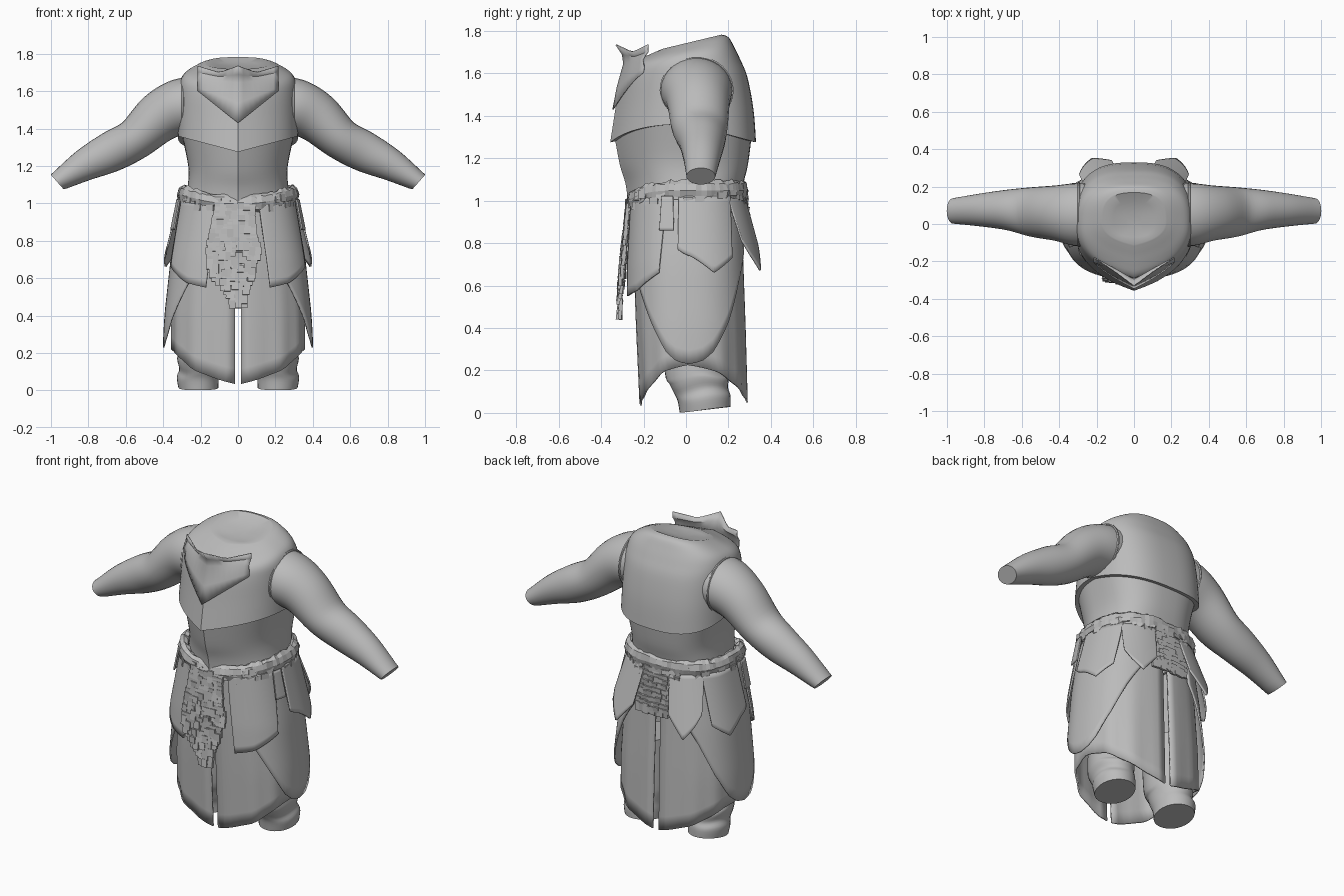
import bpy, bmesh, math, random
from mathutils import Vector, Matrix

random.seed(4)
if "Cube" in bpy.data.objects:
    bpy.data.objects.remove(bpy.data.objects["Cube"])

grey = bpy.data.materials.new("plain grey")
grey.use_nodes = True
grey.diffuse_color = (0.5, 0.5, 0.5, 1)
grey.node_tree.nodes["Principled BSDF"].inputs["Base Color"].default_value = (0.5, 0.5, 0.5, 1)
smooth_parts = []


def finish(name, bm, mirror=False, thick=0, smooth=True):
    bmesh.ops.recalc_face_normals(bm, faces=bm.faces)
    mesh = bpy.data.meshes.new(name)
    bm.to_mesh(mesh)
    bm.free()
    mesh.materials.append(grey)
    ob = bpy.data.objects.new(name, mesh)
    bpy.context.collection.objects.link(ob)
    if mirror:
        ob.modifiers.new("Mirror", "MIRROR")
    if thick:
        mod = ob.modifiers.new("Solidify", "SOLIDIFY")
        mod.thickness, mod.offset = thick, 0
    if smooth:
        smooth_parts.append(ob)


def loft(rows, closed=True, caps=(False, False)):
    """Skin a list of point rows into a surface."""
    bm = bmesh.new()
    grid = [[bm.verts.new(p) for p in row] for row in rows]
    n = len(grid[0])
    for a, b in zip(grid, grid[1:]):
        for i in range(n if closed else n - 1):
            j = (i + 1) % n
            bm.faces.new((a[i], a[j], b[j], b[i]))
    for cap, row in zip(caps, (grid[0], grid[-1])):
        if cap:
            bm.faces.new(row)
    return bm


def linear(keys, t):
    """Interpolate rows of keys on their first value."""
    for a, b in zip(keys, keys[1:]):
        if t <= b[0]:
            f = max(0, (t - a[0]) / (b[0] - a[0]))
            return [p + (q - p) * f for p, q in zip(a[1:], b[1:])]
    return list(keys[-1][1:])


def spline(keys, steps):
    """Catmull-Rom rows through the keys."""
    k = [keys[0]] + list(keys) + [keys[-1]]
    out = []
    for i in range(len(keys) - 1):
        for s in range(steps):
            t = s / steps
            out.append([0.5 * (2 * b + (c - a) * t + (2 * a - 5 * b + 4 * c - d) * t * t
                               + (3 * b - a - 3 * c + d) * t ** 3)
                        for a, b, c, d in zip(*k[i:i + 4])])
    return out + [list(keys[-1])]


def power(x, p):
    return math.copysign(abs(x) ** p, x)


def section(z, w, front, back, tilt, drop, ridge=0.3, n=64):
    """Body outline with a keel down the middle of the front."""
    pts = []
    for i in range(n):
        a = math.tau * i / n
        u, v = power(math.sin(a), 0.75), -power(math.cos(a), 0.75)
        dip = abs(v)
        if v < 0:
            dip = 1 - abs(u)
            v = v * (1 - ridge) - ridge * dip
        y = 0.02 + v * ((back - 0.02) if v > 0 else (0.02 - front))
        pts.append((u * w, y, z + tilt * y - drop * dip))
    return pts


# Torso: fitted waist below an overhanging cuirass
waist = [(1.03, 0.282, -0.272, 0.25, 0, 0.05), (1.1, 0.268, -0.285, 0.27, 0, 0.02),
         (1.2, 0.266, -0.312, 0.292, 0, 0.03), (1.37, 0.3, -0.338, 0.31, 0, 0.06)]
finish("waist", loft([section(*r) for r in spline(waist, 4)], caps=(True, False)))
cuirass = [(1.36, 0.29, -0.33, 0.3, 0, 0.08), (1.36, 0.322, -0.357, 0.33, 0, 0.085),
           (1.47, 0.318, -0.333, 0.318, 0, 0.04), (1.58, 0.314, -0.31, 0.29, 0, 0),
           (1.65, 0.308, -0.28, 0.258, 0.04, 0), (1.695, 0.282, -0.222, 0.228, 0.12, 0),
           (1.728, 0.215, -0.158, 0.2, 0.21, 0), (1.742, 0.168, -0.11, 0.168, 0.24, 0)]
rows = [section(*cuirass[0])] + [section(*r) for r in spline(cuirass[1:], 4)]
rows += [section(1.732, 0.11, -0.07, 0.12, 0.2, 0, 0), section(1.724, 0.04, -0.02, 0.06, 0.2, 0, 0)]
finish("cuirass", loft(rows, caps=(False, True)))


def body_y(x, z):
    w, front = linear([r[:3] for r in cuirass[1:]], z)[:2]
    u = min(1, abs(x) / w)
    c = math.sqrt(max(0, 1 - u ** (2 / 0.75))) ** 0.75
    return 0.02 - (c * 0.7 + 0.3 * (1 - u)) * (0.02 - front)


# Gorget: V-shaped breast plate with a flared collar
gorget = []
for s in range(9):
    x = 0.215 * s / 8
    rim = linear([(0, -0.33, 1.735), (0.1, -0.255, 1.7), (0.215, -0.18, 1.735)], x)
    throat = (min(-0.293 + 0.42 * x, body_y(x, 1.645) - 0.004), 1.645 + 0.1 * x)
    low = 1.43 + 0.8 * x
    mid = (1.64 + low) / 2
    gorget.append([(x, *rim), (x, (rim[0] + throat[0]) / 2 + 0.012, (rim[1] + throat[1]) / 2),
                   (x, *throat), (x, body_y(x, mid) - 0.004, mid), (x, body_y(x, low) - 0.002, low)])
finish("gorget", loft(gorget, closed=False), mirror=True, thick=0.006)

# Arms: x, z, y, radius across, radius in depth
arm = [(0.2, 1.53, 0.05, 0.15, 0.165), (0.31, 1.515, 0.05, 0.15, 0.168), (0.42, 1.46, 0.058, 0.136, 0.148),
       (0.55, 1.345, 0.064, 0.112, 0.132), (0.68, 1.275, 0.075, 0.108, 0.108), (0.82, 1.205, 0.075, 0.086, 0.088),
       (0.967, 1.115, 0.07, 0.052, 0.068)]
path = spline(arm, 5)
rows = []
for i, (x, z, y, rn, ry) in enumerate(path):
    a, b = path[max(0, i - 1)], path[min(len(path) - 1, i + 1)]
    d = Vector((b[0] - a[0], 0, b[1] - a[1])).normalized()
    if i == len(path) - 1:
        d = Vector((0.75, 0, -0.66))
    side = Vector((-d.z, 0, d.x))
    rows.append([Vector((x, y, z)) + side * rn * math.cos(t) + Vector((0, ry * math.sin(t), 0))
                 for t in (math.tau * k / 28 for k in range(28))])
finish("arm", loft(rows, caps=(True, True)), mirror=True)

# Armhole rim
rim = [[(0.295 + 0.007 * math.cos(b),
         0.05 + (0.168 + 0.007 * math.sin(b)) * math.cos(a),
         1.52 + (0.155 + 0.007 * math.sin(b)) * math.sin(a))
        for b in (math.tau * k / 6 for k in range(6))]
       for a in (math.tau * k / 40 for k in range(41))]
finish("armhole_rim", loft(rim), mirror=True)

# Legs with crumpled boots: z, x, y, width, depth
leg = [(0.5, 0.19, 0.03, 0.11, 0.14), (0.22, 0.2, 0.04, 0.118, 0.14), (0.16, 0.21, 0.06, 0.115, 0.14),
       (0.11, 0.208, 0.07, 0.106, 0.128), (0.07, 0.215, 0.085, 0.112, 0.125), (0.015, 0.212, 0.09, 0.107, 0.12)]
rows = [[(x + w * math.cos(t), y + d * math.sin(t),
          z + 0.12 * (y + d * math.sin(t) - 0.09) + 0.012 * math.sin(3 * t + 9 * z) * min(1, z * 6))
         for t in (math.tau * k / 28 for k in range(28))] for z, x, y, w, d in spline(leg, 4)]
finish("lower_leg", loft(rows, caps=(True, True)), mirror=True)

# Hull that every hanging piece follows: z, half width, front, back
hull_keys = [(0.0, 0.352, 0.22, 0.275), (0.4, 0.35, 0.24, 0.265),
             (0.7, 0.33, 0.252, 0.255), (1.05, 0.285, 0.252, 0.245)]


def hull(a, z, off=0):
    w, front, back = linear(hull_keys, z)
    c = -power(math.cos(a), 0.8)
    return Vector((power(math.sin(a), 0.8) * (w + off),
                   0.01 + c * ((back if c > 0 else front) + off), z))


def panel(name, top, low, hem, off=0.0, flare=0.0, pleat=0.0):
    """Hanging piece between two angles, flaring out toward its lowest point."""
    lowest = min(h[1] for h in hem)
    rows = []
    for i in range(33):
        u = i / 32
        bottom = linear(hem, u)[0]
        row = []
        for j in range(13):
            v = j / 12
            a0, a1 = (t + (b - t) * v for t, b in zip(top, low))
            z = 1.02 + (bottom - 1.02) * v
            swing = flare * (1.02 - z) / (1.02 - lowest) + pleat * v * math.sin(u * 40)
            row.append(hull(a0 + (a1 - a0) * u, z, off + swing))
        rows.append(row)
    finish(name, loft(rows, closed=False), mirror=True, thick=0.009)


panel("long_skirt", (0.02, 3.12), (0.022, 3.115),
      [(0, 0.035), (0.2, 0.11), (0.36, 0.195), (0.5, 0.225), (0.64, 0.195), (0.85, 0.105), (1, 0.05)], pleat=0.004)
panel("side_drape", (0.4, 2.75), (0.4, 2.75),
      [(0, 0.68), (0.12, 0.59), (0.25, 0.43), (0.37, 0.29), (0.44, 0.245), (0.5, 0.23), (0.56, 0.245),
       (0.63, 0.29), (0.75, 0.43), (0.88, 0.62), (1, 0.76)], 0.012, 0.035)
panel("front_tasset", (0.27, 1.28), (0.36, 1.18), [(0, 0.55), (0.4, 0.575), (1, 0.66)], 0.022, 0.032)
panel("side_tasset", (1.47, 2.3), (1.47, 2.2), [(0, 0.77), (0.55, 0.66), (1, 0.73)], 0.025, 0.045)
panel("back_tasset", (2.25, 2.95), (2.38, 2.92), [(0, 0.81), (0.25, 0.745), (0.6, 0.67), (1, 0.79)], 0.022, 0.09)
panel("hip_tab", (1.22, 1.4), (1.2, 1.42), [(0, 0.86), (1, 0.86)], 0.04, 0.012)

# Belt: rumpled fur roll, lower at the front
rows = []
for i in range(80):
    a = math.tau * i / 80
    row = []
    for k in range(8):
        b = math.tau * k / 8
        r = random.uniform(0.85, 1.2)
        p = hull(a, 1.048, 0.01 + 0.028 * r * math.cos(b))
        p.z += 0.045 * r * math.sin(b) - 0.05 * max(0, math.cos(a)) ** 3
        row.append(p)
    rows.append(row)
finish("fur_belt", loft(rows + rows[:1]), smooth=False)


def shingle(bm, at, turn, size):
    spin = Matrix.Rotation(turn, 4, "Z") @ Matrix.Rotation(random.uniform(-0.2, 0.05), 4, "X")
    bmesh.ops.create_cube(bm, size=1, matrix=Matrix.Translation(at) @ spin @ Matrix.Diagonal((*size, 1)))


# Loose tufts around the belt
bm = bmesh.new()
for i in range(48):
    a = math.tau * i / 48
    z = random.uniform(1.0, 1.05) - 0.045 * max(0, math.cos(a)) ** 3
    p = hull(a, z, random.uniform(0.022, 0.034))
    shingle(bm, p, math.atan2(p.x, -p.y), (0.045, 0.006, random.uniform(0.015, 0.04)))
finish("belt_tufts", bm, smooth=False)

# Ragged fur apron in front, and a short one behind: z, left edge, right edge
bm = bmesh.new()
apron = [(0.45, -0.035, 0.035), (0.53, -0.075, 0.055), (0.6, -0.14, 0.08), (0.66, -0.165, 0.095),
         (0.75, -0.17, 0.12), (0.88, -0.14, 0.09), (1.0, -0.12, 0.09)]
for row in range(23):
    z = 0.98 - row * 0.0235
    left, right = linear(apron, z)
    count = max(3, round((right - left) / 0.03))
    loose = 0.002 if z > 0.82 else 0.007
    for k in range(count):
        x = left + (right - left) * (k + 0.5) / count + random.uniform(-loose, loose)
        y = -0.277 - 0.038 * min(1, (0.98 - z) / 0.4) + random.uniform(-loose, loose) + 0.6 * x * x
        shingle(bm, (x, y, z), 0.8 * x, (0.036, 0.016, random.uniform(0.035, 0.06)))
finish("front_apron", bm, smooth=False)

bm = bmesh.new()
for row in range(9):
    for k in range(9):
        x = (k - 4) * (0.034 - 0.001 * row) + random.uniform(-0.006, 0.006)
        y = 0.282 + 0.03 * row / 8 - 0.8 * x * x
        shingle(bm, (x, y, 1.0 - 0.028 * row), -0.8 * x, (0.036, 0.014, random.uniform(0.035, 0.06)))
finish("back_apron", bm, smooth=False)

# Smooth shading with sharp creases
bpy.ops.object.select_all(action="DESELECT")
for ob in smooth_parts:
    ob.select_set(True)
bpy.context.view_layer.objects.active = smooth_parts[0]
bpy.ops.object.shade_smooth_by_angle(angle=math.radians(35))
